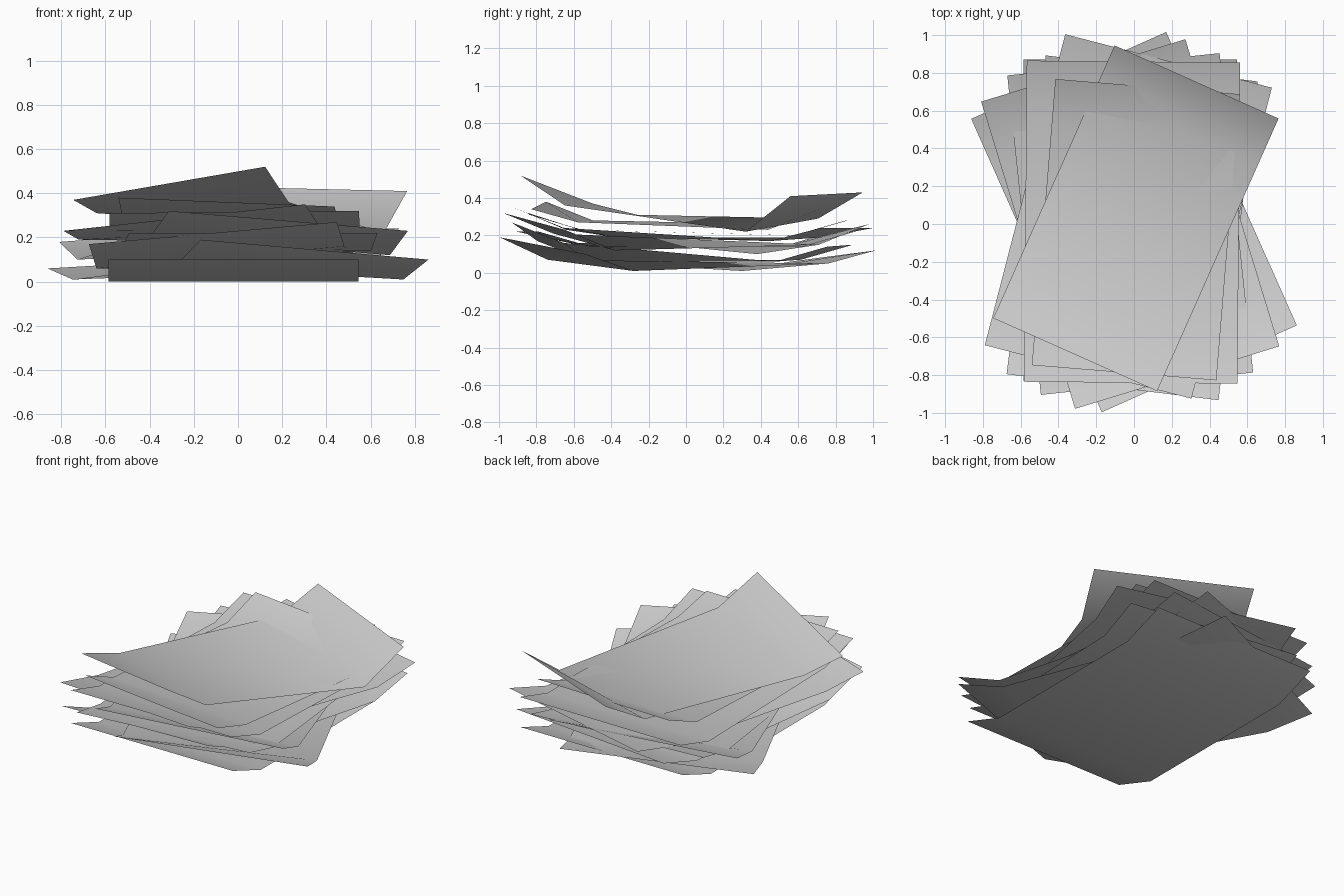
import bpy
import bmesh
from math import radians
from mathutils import Matrix, Vector

# Remove the default cube
default_cube = bpy.data.objects.get("Cube")
if default_cube:
    bpy.data.objects.remove(default_cube, do_unlink=True)

# One paper colour
paper = bpy.data.materials.new("grey_paper")
paper.use_nodes = True
paper_colour = (0.6, 0.6, 0.6, 1)
paper.diffuse_color = paper_colour
for node in paper.node_tree.nodes:
    if node.type == "BSDF_PRINCIPLED":
        node.inputs["Base Color"].default_value = paper_colour
        node.inputs["Roughness"].default_value = 0.8

FULL_SIZE = (1.13, 1.7)
BEND = 0.67  # fold rows, as a share of the half length


def make_sheet(name, turn, centre, corner_heights, bend_heights, size=FULL_SIZE):
    """Build one curled sheet; heights run front left, front right,
    back right, back left, as seen from the front."""
    half_width, half_length = size[0] / 2, size[1] / 2
    front_left, front_right, back_right, back_left = corner_heights
    bend_fl, bend_fr, bend_br, bend_bl = bend_heights
    rows = (
        (-half_length, front_left, front_right),
        (-half_length * BEND, bend_fl, bend_fr),
        (half_length * BEND, bend_bl, bend_br),
        (half_length, back_left, back_right),
    )
    placement = Matrix.Translation((*centre, 0)) @ Matrix.Rotation(radians(turn), 4, "Z")

    bm = bmesh.new()
    previous = None
    for y, left_height, right_height in rows:
        left = bm.verts.new(placement @ Vector((-half_width, y, left_height)))
        right = bm.verts.new(placement @ Vector((half_width, y, right_height)))
        if previous:
            face = bm.faces.new((previous[0], previous[1], right, left))
            face.smooth = True
        previous = (left, right)

    mesh = bpy.data.meshes.new(name)
    bm.to_mesh(mesh)
    bm.free()
    mesh.materials.append(paper)
    sheet = bpy.data.objects.new(name, mesh)
    bpy.context.collection.objects.link(sheet)
    return sheet


# Lower sheets, fanned out at different angles
make_sheet("bottom_sheet", 0, (-0.02, 0.02), (0.1, 0.1, 0.1, 0.1), (0, 0, 0, 0))
make_sheet("second_sheet", 24, (0, 0.01), (0.19, 0.1, 0.12, 0.06), (0.07, 0.01, 0.05, 0.01))
make_sheet("third_sheet", -7, (-0.01, -0.02), (0.17, 0.27, 0.14, 0.15), (0.06, 0.16, 0.06, 0.07))
make_sheet("fourth_sheet", 17, (-0.02, 0), (0.32, 0.23, 0.26, 0.18), (0.21, 0.12, 0.15, 0.1))

# Middle sheets
make_sheet("fifth_sheet", 6, (-0.02, 0), (0.22, 0.22, 0.22, 0.2), (0.16, 0.14, 0.14, 0.13))
make_sheet("sixth_sheet", -14.5, (-0.03, 0.04), (0.23, 0.35, 0.24, 0.24), (0.19, 0.24, 0.17, 0.19))
make_sheet("seventh_sheet", -0.5, (-0.01, 0.01), (0.31, 0.32, 0.28, 0.28), (0.23, 0.23, 0.2, 0.2))

# Upper sheets, curled more strongly and so shorter in plan
make_sheet("eighth_sheet", -4.7, (0.01, -0.03), (0.38, 0.34, 0.33, 0.36),
           (0.28, 0.27, 0.23, 0.26), size=(0.98, 1.52))
make_sheet("top_sheet", -24, (0.01, 0.03), (0.37, 0.52, 0.41, 0.43),
           (0.31, 0.36, 0.22, 0.29), size=(0.95, 1.58))
